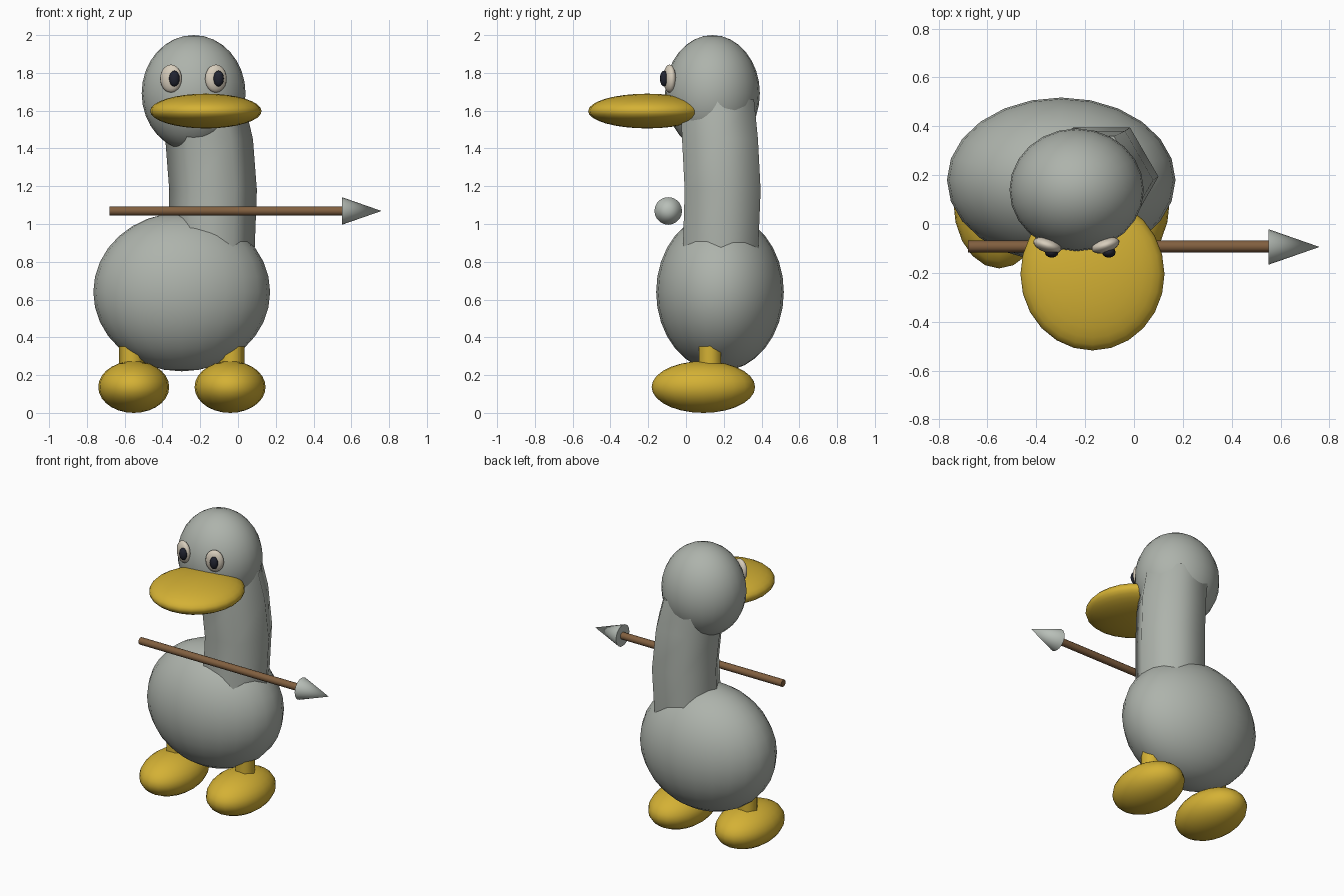
import bpy, bmesh, math
from mathutils import Vector

if "Cube" in bpy.data.objects:
    bpy.data.objects.remove(bpy.data.objects["Cube"])


def material(name, rgb):
    m = bpy.data.materials.new(name)
    m.diffuse_color = (*rgb, 1.0)
    m.use_nodes = True
    m.node_tree.nodes["Principled BSDF"].inputs["Base Color"].default_value = m.diffuse_color
    return m


GREY = material("feather grey", (0.42, 0.45, 0.41))
YELLOW = material("bill yellow", (0.66, 0.44, 0.035))
CREAM = material("eye cream", (0.68, 0.61, 0.50))
DARK = material("pupil dark", (0.015, 0.017, 0.03))
BROWN = material("wood brown", (0.22, 0.115, 0.05))
STEEL = material("tip grey", (0.48, 0.52, 0.48))


def finish(name, mat, angle):
    ob = bpy.context.object
    ob.name = name
    ob.data.materials.append(mat)
    bpy.ops.object.shade_smooth_by_angle(angle=math.radians(angle))
    return ob


def ellipsoid(name, mat, centre, radii, turn=0.0, segments=24, rings=16):
    bpy.ops.mesh.primitive_uv_sphere_add(segments=segments, ring_count=rings,
                                         radius=1, location=centre, rotation=(0, 0, turn))
    bpy.context.object.scale = radii
    bpy.ops.object.transform_apply(location=False, rotation=False, scale=True)
    return finish(name, mat, 60)


def tube(name, mat, rings, sides):
    """Capped tube through (x, y, z, radius) rings, first corner facing +x."""
    bm = bmesh.new()
    loops = []
    for x, y, z, r in rings:
        loops.append([bm.verts.new(Vector((x, y, z)) + r * Vector((math.cos(a), math.sin(a), 0)))
                      for a in (2 * math.pi * i / sides for i in range(sides))])
    for low, high in zip(loops, loops[1:]):
        for i in range(sides):
            j = (i + 1) % sides
            bm.faces.new((low[i], low[j], high[j], high[i]))
    bm.faces.new(loops[0][::-1])
    bm.faces.new(loops[-1])
    me = bpy.data.meshes.new(name)
    bm.to_mesh(me)
    bm.free()
    ob = bpy.data.objects.new(name, me)
    bpy.context.collection.objects.link(ob)
    bpy.ops.object.select_all(action='DESELECT')
    ob.select_set(True)
    bpy.context.view_layer.objects.active = ob
    return finish(name, mat, 65)


# Body, head and bill
ellipsoid("body", GREY, (-0.298, 0.18, 0.64), (0.468, 0.338, 0.42))
ellipsoid("head", GREY, (-0.235, 0.14, 1.692), (0.275, 0.251, 0.308))
ellipsoid("bill", YELLOW, (-0.17, -0.205, 1.598), (0.295, 0.313, 0.092))

# Six-sided neck, slightly bent
tube("neck", GREY, [(-0.145, 0.18, 0.78, 0.23), (-0.132, 0.194, 1.18, 0.232),
                    (-0.153, 0.18, 1.45, 0.232), (-0.195, 0.165, 1.66, 0.225)], 6)

# Eyes and pupils
for side, label in ((-1, "left"), (1, "right")):
    ellipsoid(label + "_eye", CREAM, (-0.236 + side * 0.119, -0.087, 1.77),
              (0.06, 0.03, 0.074), side * math.radians(18), 16, 12)
    ellipsoid(label + "_pupil", DARK, (-0.22 + side * 0.117, -0.116, 1.77),
              (0.028, 0.022, 0.042), 0, 12, 8)

# Feet and legs
for label, foot_x, leg_x in (("left", -0.552, -0.562), ("right", -0.042, -0.033)):
    ellipsoid(label + "_foot", YELLOW, (foot_x, 0.092, 0.137), (0.188, 0.274, 0.137), 0, 20, 14)
    tube(label + "_leg", YELLOW, [(leg_x, 0.127, 0.15, 0.068), (leg_x, 0.127, 0.42, 0.068)], 6)

# Arrow shaft and pointed tip
bpy.ops.mesh.primitive_cylinder_add(vertices=12, radius=0.024, depth=1.24,
                                    location=(-0.06, -0.092, 1.069), rotation=(0, math.pi / 2, 0))
finish("arrow_shaft", BROWN, 40)
bpy.ops.mesh.primitive_cone_add(vertices=20, radius1=0.073, radius2=0, depth=0.21,
                                location=(0.655, -0.094, 1.069), rotation=(0, math.pi / 2, 0))
finish("arrow_tip", STEEL, 40)
